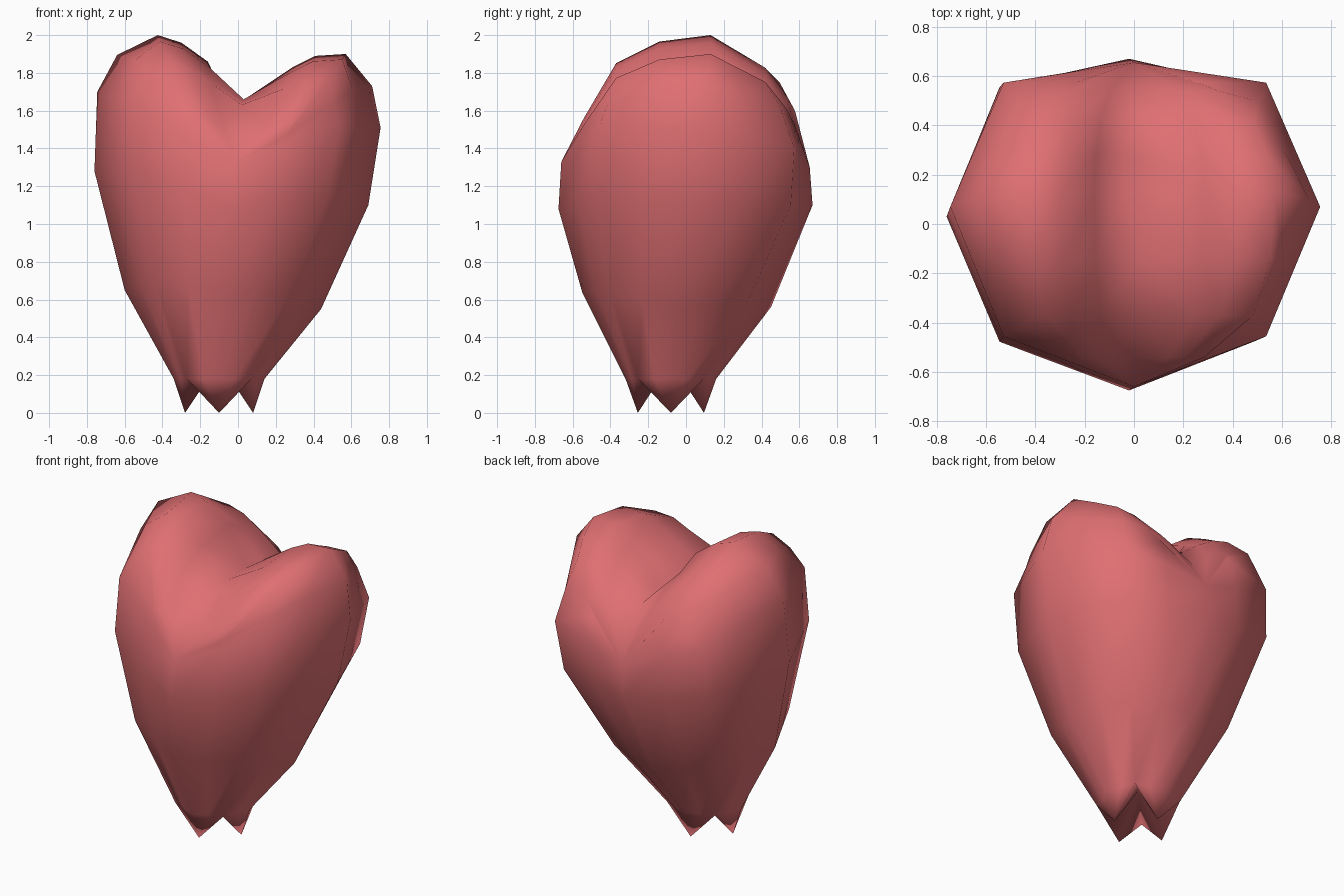
import bpy
import bmesh
import math
from mathutils import Vector

cube = bpy.data.objects.get("Cube")
if cube:
    bpy.data.objects.remove(cube, do_unlink=True)

red = bpy.data.materials.new("heart_red")
red.use_nodes = True
colour = (0.74, 0.16, 0.17, 1)
red.diffuse_color = colour
red.node_tree.nodes["Principled BSDF"].inputs["Base Color"].default_value = colour

bm = bmesh.new()


def face(*verts):
    unique = list(dict.fromkeys(verts))
    if len(unique) > 2:
        bm.faces.new(unique)


def ring(left, right, front, back, cx, cy, bulge, lift):
    """Tilted octagon from its four (offset, height) extremes, edges halved.
    lift raises the front-right, back-right, back-left and front-left corners."""
    axis = [Vector((cx, front[0], front[1])), Vector((right[0], cy, right[1])),
            Vector((cx, back[0], back[1])), Vector((left[0], cy, left[1]))]
    corners = []
    for i, a in enumerate(axis):
        b = axis[(i + 1) % 4]
        sx = right[0] if i < 2 else left[0]
        sy, k = (back[0], bulge) if i in (1, 2) else (front[0], 0.72)
        diagonal = Vector((cx + 0.71 * (sx - cx), cy + k * (sy - cy),
                           (a.z + b.z) / 2 + lift[i]))
        corners += [a, diagonal]
    points = []
    for i, p in enumerate(corners):
        points += [p, (p + corners[(i + 1) % 8]) / 2]
    return [bm.verts.new(p) for p in points]


# Body: tilted rings from the neck to the shoulders
rings = [
    ring((-0.34, 0.18), (0.14, 0.18), (-0.32, 0.18), (0.16, 0.18),
         -0.1, -0.08, 0.72, (0, 0, 0, 0)),
    ring((-0.6, 0.65), (0.44, 0.55), (-0.55, 0.64), (0.45, 0.56),
         -0.08, -0.05, 0.74, (0.05, 0.02, 0.04, 0.08)),
    ring((-0.76, 1.28), (0.69, 1.1), (-0.675, 1.08), (0.67, 1.1),
         -0.02, 0.03, 0.82, (0.08, 0, 0, 0.12)),
    ring((-0.745, 1.7), (0.755, 1.51), (-0.66, 1.33), (0.655, 1.3),
         0, 0.07, 0.86, (0.11, 0, 0, 0.13)),
]
for low, high in zip(rings, rings[1:]):
    for i in range(16):
        j = (i + 1) % 16
        face(low[i], low[j], high[j], high[i])

# Pointed bottom: four spikes around a hollow
neck = rings[0]
hollow = bm.verts.new((-0.1, -0.08, 0.27))
for i in range(4):
    angle = math.radians(90 * i - 90)
    tip = bm.verts.new((-0.1 + 0.18 * math.cos(angle), -0.08 + 0.175 * math.sin(angle), 0))
    fan = [neck[(4 * i + k) % 16] for k in range(-2, 3)]
    for a, b in zip(fan, fan[1:]):
        face(a, tip, b)
    face(hollow, tip, fan[0])
    face(hollow, fan[-1], tip)

# Lobes: arcs from front to back, rolling from the shoulder into the groove
top = rings[-1]
front, back = top[0], top[8]
depth = [-0.66, -0.54, -0.37, -0.14, 0.13, 0.28, 0.42, 0.54, 0.65]
rise = [0, 0.35, 0.78, 0.95, 1, 0.87, 0.75, 0.5, 0]
width = [0, 0.5, 0.85, 0.97, 1, 0.95, 0.85, 0.6, 0]


def arc(x, z, outer, blend):
    verts = [front]
    for i in range(1, 8):
        p = front.co.lerp(back.co, i / 8)
        px = x * width[i]
        if blend < 1:
            px = outer[i].co.x * x / outer[4].co.x
        y = outer[i].co.y * (1 - blend) + depth[i] * blend
        verts.append(bm.verts.new((px, y, p.z + (z - p.z) * rise[i])))
    return verts + [back]


right_edge = top[:9]
left_edge = [top[-i % 16] for i in range(9)]
groove_line = [(0.0, 1.51), (0.02, 1.63), (0.03, 1.66), (-0.04, 1.61),
               (-0.04, 1.6), (0.02, 1.6), (0.0, 1.48)]
groove = [front] + [bm.verts.new((x, y, z))
                    for (x, z), y in zip(groove_line, depth[1:8])] + [back]
left_crest = [(-0.64, 1.895), (-0.425, 2.0), (-0.3, 1.96), (-0.16, 1.86)]
right_crest = [(0.71, 1.73), (0.57, 1.9), (0.41, 1.89), (0.29, 1.83)]
for edge, crest in ((left_edge, left_crest), (right_edge, right_crest)):
    arcs = [edge]
    for n, (x, z) in enumerate(crest):
        arcs.append(arc(x, z, edge, 0.5 if n == 0 else 1))
    arcs.append(groove)
    for a, b in zip(arcs, arcs[1:]):
        for i in range(8):
            face(a[i], a[i + 1], b[i + 1], b[i])

bmesh.ops.recalc_face_normals(bm, faces=bm.faces)
mesh = bpy.data.meshes.new("heart_body")
bm.to_mesh(mesh)
bm.free()
mesh.materials.append(red)
heart = bpy.data.objects.new("heart_body", mesh)
bpy.context.collection.objects.link(heart)
bpy.ops.object.select_all(action="DESELECT")
heart.select_set(True)
bpy.context.view_layer.objects.active = heart
bpy.ops.object.shade_smooth()
